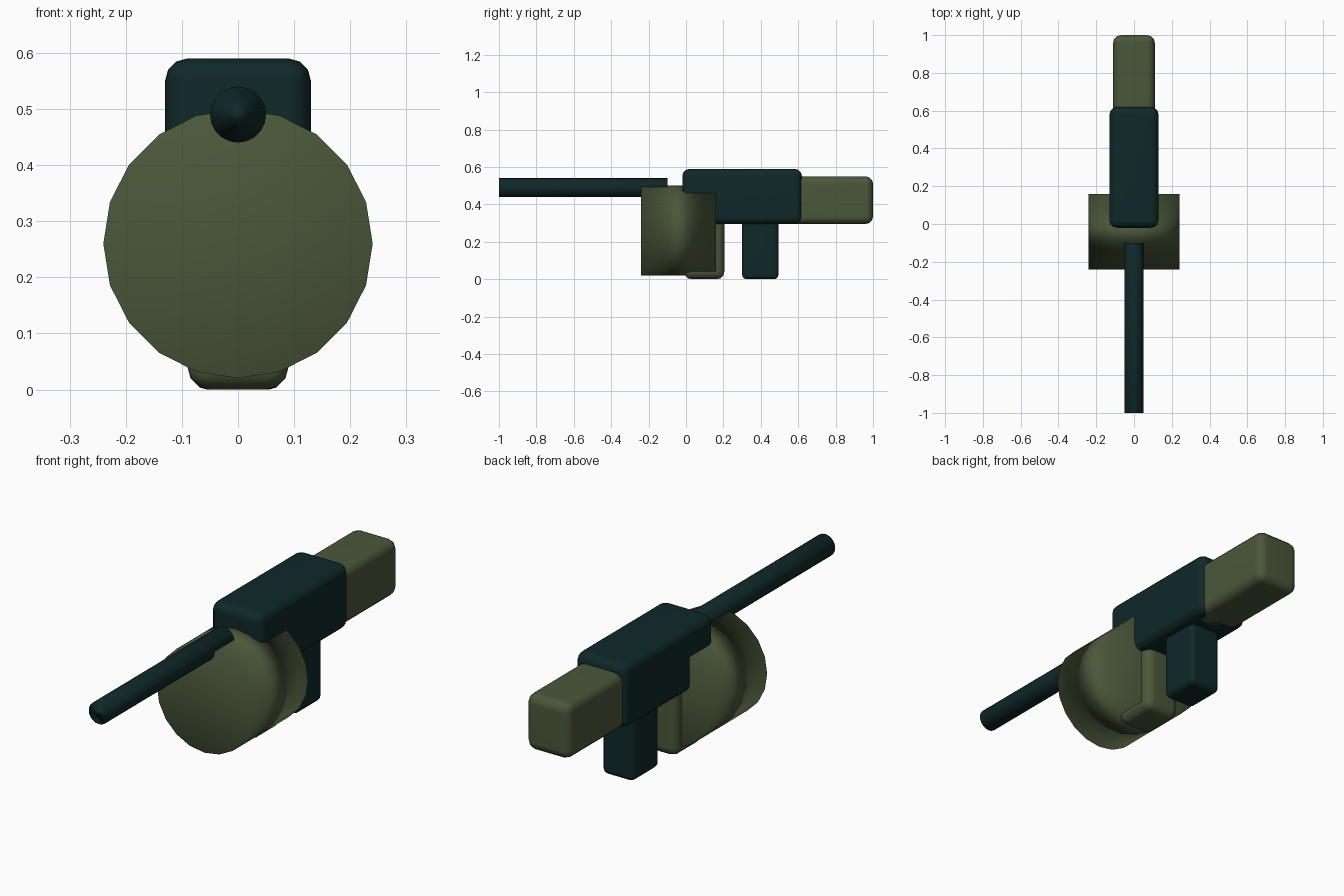
import bpy, bmesh
from math import radians
from mathutils import Matrix, Vector

if "Cube" in bpy.data.objects:
    bpy.data.objects.remove(bpy.data.objects["Cube"])


def material(name, rgb):
    m = bpy.data.materials.new(name)
    m.diffuse_color = (*rgb, 1.0)
    m.use_nodes = True
    m.node_tree.nodes["Principled BSDF"].inputs["Base Color"].default_value = m.diffuse_color
    return m


olive = material("olive green", (0.070, 0.095, 0.043))
gunmetal = material("dark teal metal", (0.005, 0.021, 0.022))


def finish(name, bm, mat):
    """Turn a bmesh into a smooth-shaded, coloured object."""
    mesh = bpy.data.meshes.new(name)
    for f in bm.faces:
        f.smooth = True
    bm.to_mesh(mesh)
    bm.free()
    mesh.materials.append(mat)
    obj = bpy.data.objects.new(name, mesh)
    bpy.context.collection.objects.link(obj)
    return obj


def weight_normals(obj):
    """Large faces dominate the smooth shading."""
    obj.modifiers.new("weighted normals", 'WEIGHTED_NORMAL').mode = 'FACE_AREA'


def rounded_box(name, half_width, y, z, bevel, mat):
    bm = bmesh.new()
    centre = Vector((0, sum(y) / 2, sum(z) / 2))
    size = (2 * half_width, y[1] - y[0], z[1] - z[0])
    bmesh.ops.create_cube(bm, size=1, matrix=Matrix.LocRotScale(centre, None, Vector(size)))
    obj = finish(name, bm, mat)
    mod = obj.modifiers.new("rounded edges", 'BEVEL')
    mod.width = bevel
    mod.segments = 3
    weight_normals(obj)


def lengthwise_cylinder(name, radius, y, z, sides, mat):
    bm = bmesh.new()
    place = Matrix.Translation((0, sum(y) / 2, z)) @ Matrix.Rotation(radians(90), 4, 'X')
    bmesh.ops.create_cone(bm, cap_ends=True, segments=sides, radius1=radius,
                          radius2=radius, depth=y[1] - y[0], matrix=place)
    weight_normals(finish(name, bm, mat))


# Body and rear stock
rounded_box("receiver", 0.13, (-0.02, 0.62), (0.295, 0.59), 0.04, gunmetal)
rounded_box("stock", 0.11, (0.50, 1.00), (0.295, 0.55), 0.04, olive)

# Parts hanging under the body
rounded_box("grip", 0.08, (0.30, 0.495), (0.0, 0.36), 0.025, gunmetal)
rounded_box("magazine_well", 0.09, (-0.01, 0.205), (0.0, 0.36), 0.04, olive)

# Drum magazine and barrel
lengthwise_cylinder("drum", 0.24, (-0.24, 0.16), 0.26, 20, olive)
lengthwise_cylinder("barrel", 0.05, (-1.00, -0.10), 0.49, 20, gunmetal)
